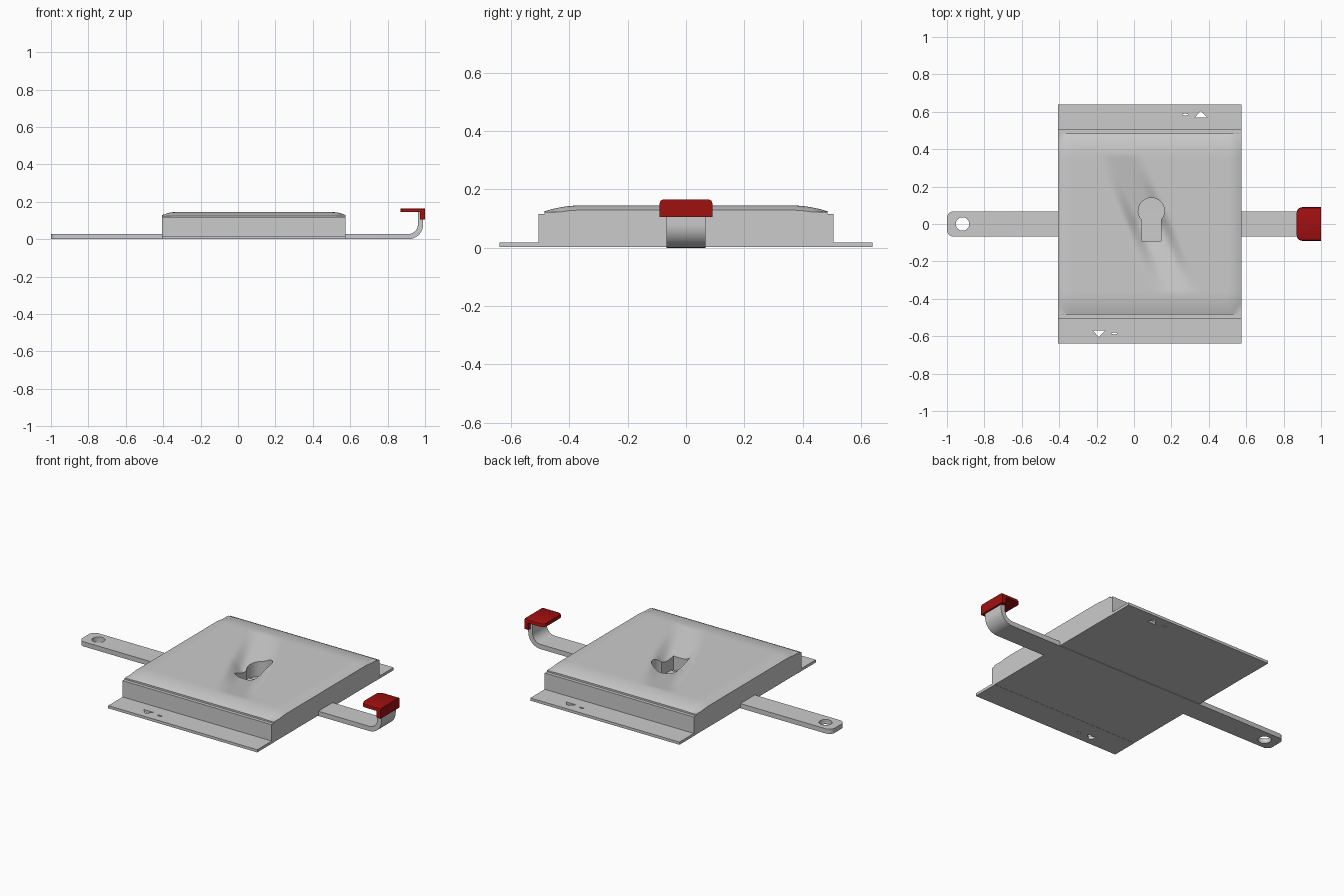
import bpy, bmesh, math
from mathutils import Vector

cube = bpy.data.objects.get("Cube")
if cube:
    bpy.data.objects.remove(cube, do_unlink=True)

X0, X1, Y1 = -0.405, 0.575, 0.485      # housing extents
MID = (X0 + X1) / 2


def finish(bm, name, smooth=30):
    bmesh.ops.recalc_face_normals(bm, faces=bm.faces[:])
    mesh = bpy.data.meshes.new(name)
    bm.to_mesh(mesh)
    bm.free()
    ob = bpy.data.objects.new(name, mesh)
    bpy.context.collection.objects.link(ob)
    bpy.ops.object.select_all(action='DESELECT')
    ob.select_set(True)
    bpy.context.view_layer.objects.active = ob
    if smooth:
        bpy.ops.object.shade_smooth_by_angle(angle=math.radians(smooth))
    return ob


def prism(points, direction):
    """Extrude a closed 3D outline along a vector."""
    bm = bmesh.new()
    face = bm.faces.new([bm.verts.new(p) for p in points])
    out = bmesh.ops.extrude_face_region(bm, geom=[face])
    moved = [v for v in out["geom"] if isinstance(v, bmesh.types.BMVert)]
    bmesh.ops.translate(bm, verts=moved, vec=Vector(direction))
    bmesh.ops.recalc_face_normals(bm, faces=bm.faces[:])
    return bm


def side_prism(profile, half):
    """Extrude an XZ profile symmetrically across Y."""
    return prism([(x, -half, z) for x, z in profile], (0, 2 * half, 0))


def bevel(bm, test, offset, segments):
    edges = [e for e in bm.edges if test(e.verts[0].co, e.verts[1].co)]
    bmesh.ops.bevel(bm, geom=edges, offset=offset, segments=segments,
                    profile=0.5, affect='EDGES')


def arc(cx, cy, r, a0, a1, n):
    return [(cx + r * math.cos(math.radians(a0 + (a1 - a0) * i / n)),
             cy + r * math.sin(math.radians(a0 + (a1 - a0) * i / n)))
            for i in range(n + 1)]


def cut(target, outline, z0, z1):
    """Remove a vertical prism with the given XY outline."""
    tool = finish(prism([(x, y, z0) for x, y in outline], (0, 0, z1 - z0)), "cutter", 0)
    tool.hide_render = True
    mod = target.modifiers.new("cut", 'BOOLEAN')
    mod.operation, mod.solver, mod.object = 'DIFFERENCE', 'EXACT', tool
    bpy.context.view_layer.objects.active = target
    bpy.ops.object.modifier_apply(modifier=mod.name)
    bpy.data.objects.remove(tool, do_unlink=True)


def smoothstep(t):
    t = max(0.0, min(1.0, t))
    return t * t * (3 - 2 * t)


def lid_height(x, y):
    """Crowned top with a diagonal valley sinking to the keyhole."""
    ex = max(0, (abs(x - MID) - 0.42) / 0.07)
    ey = max(0, (abs(y) - 0.36) / 0.125)
    crown = 0.145 - min(0.022, 0.016 * ex ** 2 + 0.02 * ey ** 2)
    across = abs(x - (0.08 - 0.42 * y))
    along = max(0, 1 - abs(y) / 0.37)
    return crown - 0.055 * along * smoothstep((0.13 - across) / 0.09)


# Housing with crowned lid
bm = bmesh.new()
bmesh.ops.create_grid(bm, x_segments=70, y_segments=70, size=0.5)
out = bmesh.ops.extrude_face_region(bm, geom=bm.faces[:])
top = {v for v in out["geom"] if isinstance(v, bmesh.types.BMVert)}
for v in bm.verts:
    x, y = MID + v.co.x * (X1 - X0), v.co.y * 2 * Y1
    v.co = (x, y, lid_height(x, y) if v in top else 0.003)
housing = finish(bm, "housing")

# Keyhole
keyhole = arc(0.0925, 0.07, 0.07, -42, 222, 28) + [(0.04, -0.09), (0.145, -0.09)]
cut(housing, keyhole, 0.02, 0.3)
bpy.ops.object.shade_smooth_by_angle(angle=math.radians(30))

# Mounting flanges, with arrow and slot openings
profile = [(0.48, 0.002), (0.64, 0.002), (0.64, 0.018), (0.505, 0.018),
           (0.505, 0.115), (0.48, 0.115)]
for s, name in ((-1, "front_flange"), (1, "back_flange")):
    flange = finish(prism([(X0, s * y, z) for y, z in profile], (X1 - X0, 0, 0)), name, 0)
    arrow = [(0.24, 0.57), (0.305, 0.57), (0.2725, 0.605)]
    slot = [(0.19 + 0.016 * math.cos(a * math.pi / 6),
             0.585 + 0.005 * math.sin(a * math.pi / 6)) for a in range(12)]
    for shape in (arrow, slot):
        cut(flange, [(MID + s * x, s * y) for x, y in shape], -0.1, 0.06)

# Sliding bar with upturned end
outer = arc(0.91, 0.08, 0.08, -90, 0, 12)
inner = arc(0.91, 0.08, 0.052, 0, -90, 12)
bm = side_prism([(-1, 0)] + outer + [(0.99, 0.15), (0.962, 0.15)] + inner + [(-1, 0.028)], 0.067)
bevel(bm, lambda a, b: a.x < -0.99 and b.x < -0.99 and abs(a.z - b.z) > 0.01, 0.035, 6)
bar = finish(bm, "sliding_bar")
cut(bar, arc(-0.917, 0, 0.036, 0, 345, 23), -0.1, 0.1)
bpy.ops.object.shade_smooth_by_angle(angle=math.radians(30))

# Red finger grip
bm = side_prism([(0.87, 0.145), (0.974, 0.145), (0.974, 0.105),
                 (1, 0.105), (1, 0.165), (0.87, 0.165)], 0.09)
bevel(bm, lambda a, b: a.x < 0.88 and b.x < 0.88 and abs(a.z - b.z) > 0.01, 0.03, 5)
bevel(bm, lambda a, b: a.z > 0.16 and b.z > 0.16 and a.y * b.y > 0
      and abs(a.y) + abs(b.y) > 0.14, 0.011, 2)
grip = finish(bm, "finger_grip")
red = bpy.data.materials.new("red_plastic")
red.use_nodes = True
red.diffuse_color = (0.35, 0.005, 0.005, 1)
red.node_tree.nodes["Principled BSDF"].inputs["Base Color"].default_value = red.diffuse_color
grip.data.materials.append(red)
